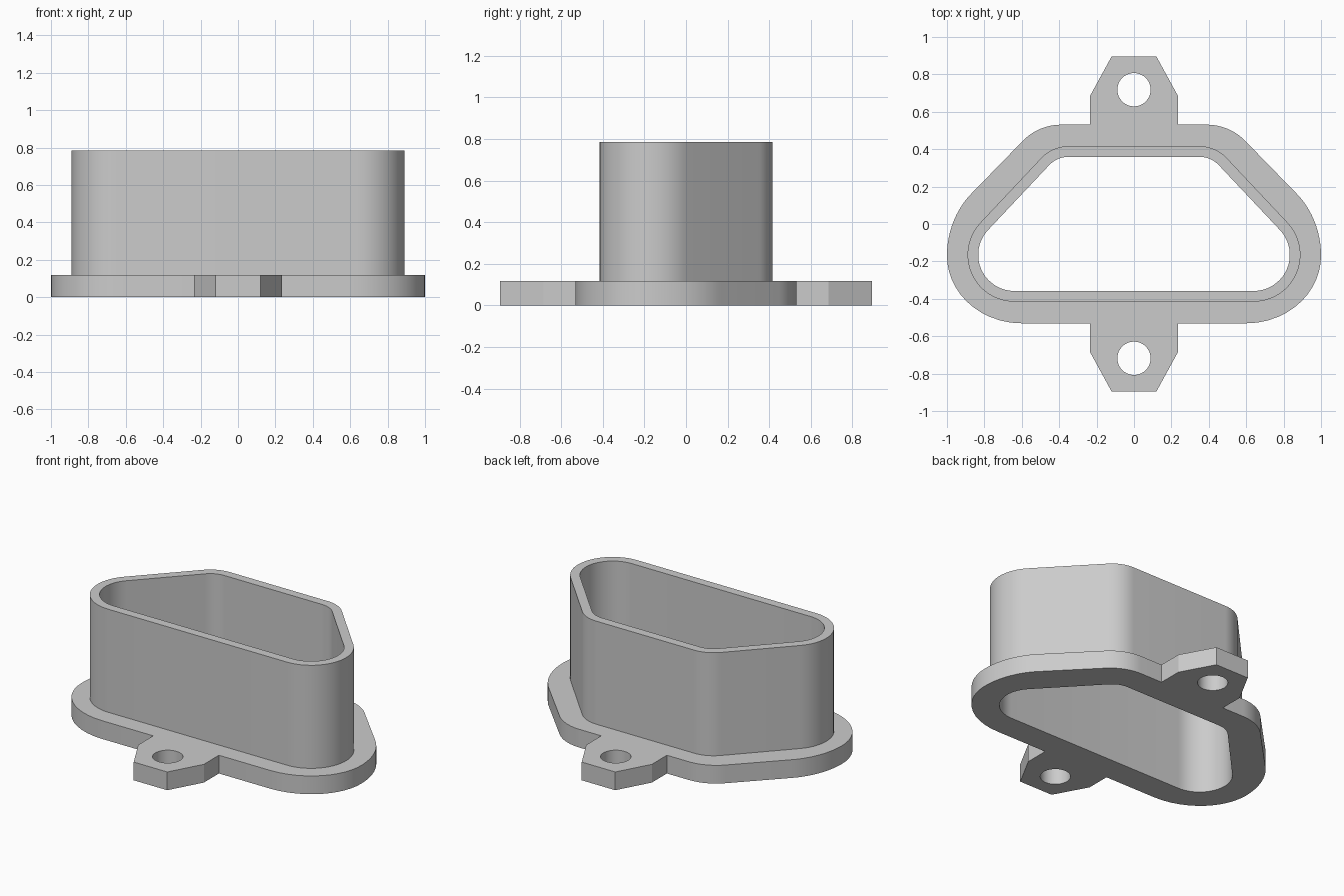
import bpy
import bmesh
from math import radians, cos, sin, hypot, tau

cube = bpy.data.objects.get("Cube")
if cube:
    bpy.data.objects.remove(cube, do_unlink=True)

FLANGE_TOP, WALL_TOP = 0.118, 0.785

grey = bpy.data.materials.new("light grey")
grey.use_nodes = True
grey.diffuse_color = (0.6, 0.6, 0.6, 1)
grey.node_tree.nodes["Principled BSDF"].inputs["Base Color"].default_value = (0.6, 0.6, 0.6, 1)


def arc(center, rx, ry, start, end, steps=12):
    """Elliptical arc between two surface-normal angles in degrees."""
    points = []
    for i in range(steps + 1):
        a = radians(start + (end - start) * i / steps)
        n = hypot(rx * cos(a), ry * sin(a))
        points.append((center[0] + rx * rx * cos(a) / n, center[1] + ry * ry * sin(a) / n))
    return points


def mirrored(half):
    """Close a right-hand half outline with its mirror image."""
    return half + [(-x, y) for x, y in reversed(half)]


def wall_outline(inset):
    """Rounded trapezoid, offset inwards."""
    low, high = 0.25 - inset, 0.2 - inset
    return mirrored(arc((0.64, -0.165), low, low, -90, 43.3, 20)
                    + arc((0.35, 0.216), high, high, 43.3, 90))


def circle(y, radius, count=40):
    return [(radius * cos(tau * i / count), y + radius * sin(tau * i / count)) for i in range(count)]


def extruded(name, outlines, bottom, top):
    """Extrude nested closed outlines; the inner ones become holes."""
    curve = bpy.data.curves.new(name, "CURVE")
    curve.dimensions = "2D"
    curve.fill_mode = "BOTH"
    curve.extrude = (top - bottom) / 2
    for outline in outlines:
        spline = curve.splines.new("POLY")
        spline.points.add(len(outline) - 1)
        for point, (x, y) in zip(spline.points, outline):
            point.co = (x, y, 0, 1)
        spline.use_cyclic_u = True
    obj = bpy.data.objects.new(name, curve)
    obj.location.z = (bottom + top) / 2
    bpy.context.collection.objects.link(obj)
    bpy.ops.object.select_all(action="DESELECT")
    obj.select_set(True)
    bpy.context.view_layer.objects.active = obj
    bpy.ops.object.convert(target="MESH")
    obj = bpy.context.object
    obj.name = name
    bm = bmesh.new()
    bm.from_mesh(obj.data)
    bmesh.ops.remove_doubles(bm, verts=bm.verts, dist=0.0005)
    bmesh.ops.recalc_face_normals(bm, faces=bm.faces)
    bm.to_mesh(obj.data)
    bm.free()
    obj.data.materials.clear()
    obj.data.materials.append(grey)
    bpy.ops.object.shade_smooth_by_angle(angle=radians(25))
    return obj


# Base flange with a tapered mounting ear at the front and back
ear = [(0.235, 0.531), (0.235, 0.685), (0.12, 0.895)]
front_ear = [(x, -y) for x, y in reversed(ear)]
corner = (0.6, -0.17)
flange_half = (front_ear
               + arc(corner, 0.4, 0.361, -90, 0)
               + arc(corner, 0.4, 0.45, 0, 45)[1:]
               + arc((0.39, 0.246), 0.285, 0.285, 45, 90)
               + ear)
inner = wall_outline(0.057)
extruded("mounting_flange",
         [mirrored(flange_half), inner, circle(-0.718, 0.089), circle(0.718, 0.089)],
         0, FLANGE_TOP)

# Hollow upright collar
extruded("collar_wall", [wall_outline(0), inner], FLANGE_TOP, WALL_TOP)
